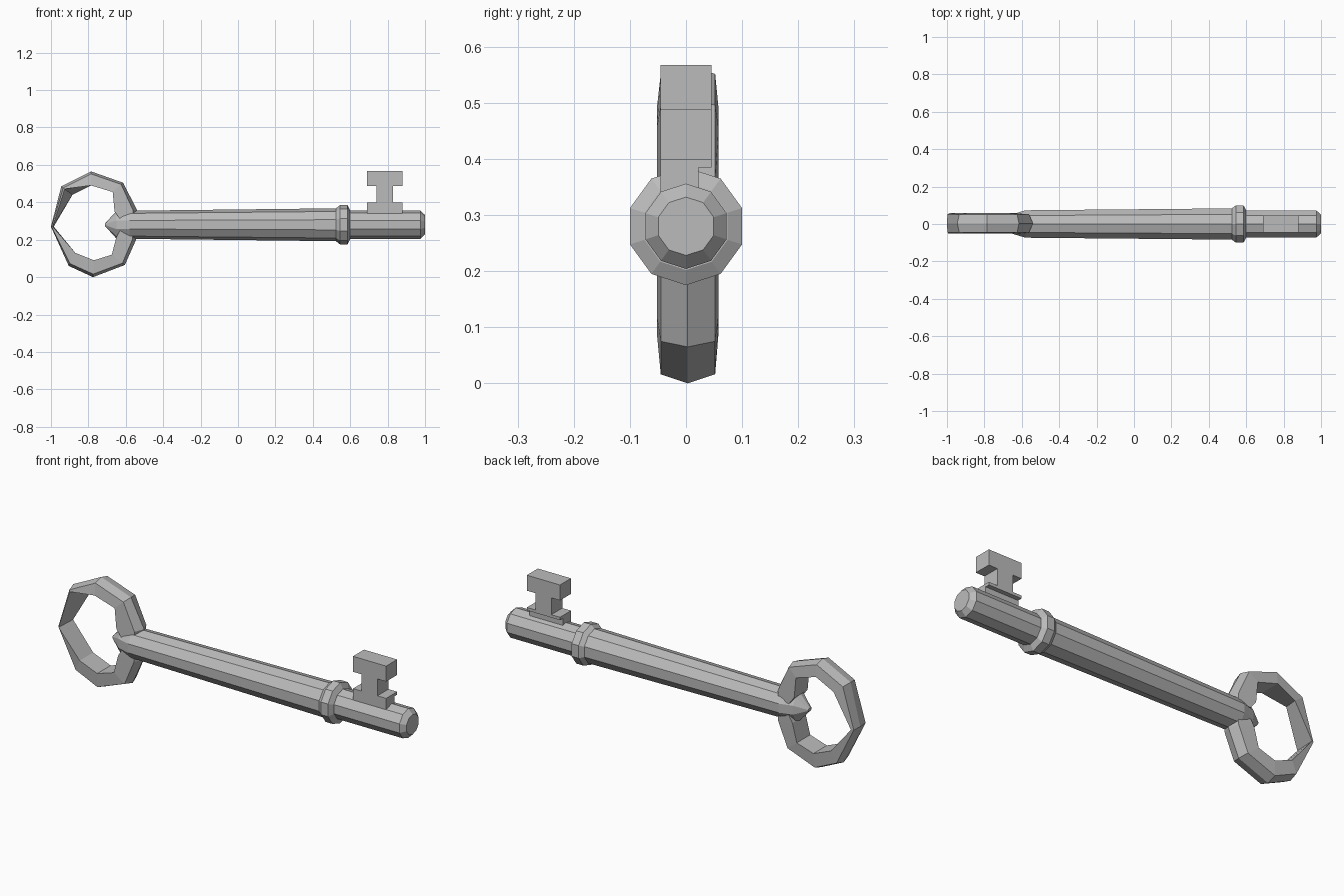
import bpy, bmesh
from math import sin, cos, tau
from mathutils import Vector

cube = bpy.data.objects.get("Cube")
if cube:
    bpy.data.objects.remove(cube)

grey = bpy.data.materials.new("steel grey")
grey.use_nodes = True
GREY = (0.5, 0.5, 0.5, 1)
grey.diffuse_color = GREY
grey.node_tree.nodes["Principled BSDF"].inputs["Base Color"].default_value = GREY

AXIS_Z = 0.28


def finish(name, bm):
    bmesh.ops.recalc_face_normals(bm, faces=bm.faces)
    mesh = bpy.data.meshes.new(name)
    bm.to_mesh(mesh)
    bm.free()
    mesh.materials.append(grey)
    obj = bpy.data.objects.new(name, mesh)
    bpy.context.collection.objects.link(obj)
    return obj


def loft(name, sections):
    """Bridge equal-sized loops of points and cap both ends."""
    bm = bmesh.new()
    loops = [[bm.verts.new(p) for p in s] for s in sections]
    n = len(loops[0])
    for a, b in zip(loops, loops[1:]):
        for i in range(n):
            j = (i + 1) % n
            bm.faces.new((a[i], a[j], b[j], b[i]))
    bm.faces.new(loops[0])
    bm.faces.new(loops[-1])
    return finish(name, bm)


def decagon(x, ry, rz):
    angles = [tau * (i + 0.5) / 10 for i in range(10)]
    return [(x, ry * cos(a), AXIS_Z + rz * sin(a)) for a in angles]


def rod(name, profile):
    return loft(name, [decagon(x, ry, rz) for x, ry, rz in profile])


def box(name, x0, x1, y0, y1, z0, z1):
    return loft(name, [[(x, y0, z0), (x, y1, z0), (x, y1, z1), (x, y0, z1)]
                       for x in (x0, x1)])


# Shaft with a pointed tail, raised collar and chamfered tip
rod("shaft", [(-0.71, 0.015, 0.008), (-0.65, 0.055, 0.074),
              (-0.58, 0.077, 0.075), (0.54, 0.088, 0.088)])
rod("collar", [(0.52, 0.085, 0.085), (0.545, 0.105, 0.105),
               (0.585, 0.105, 0.105), (0.6, 0.078, 0.078)])
rod("tip", [(0.59, 0.076, 0.076), (0.975, 0.076, 0.076), (1.0, 0.052, 0.052)])

# Handle: outer ridge (x, z), inner edge (x, z), twist of the front inner edge
STATIONS = [
    ((-0.55, 0.31), (-0.63, 0.31), 0),
    ((-0.54, 0.36), (-0.66, 0.35), 0),
    ((-0.615, 0.505), (-0.67, 0.455), 0),
    ((-0.785, 0.565), (-0.785, 0.49), 0),
    ((-0.945, 0.485), (-0.885, 0.44), 0.7),
    ((-1.0, 0.27), (-0.985, 0.27), 0.4),
    ((-0.905, 0.06), (-0.87, 0.13), 0),
    ((-0.775, 0.0), (-0.77, 0.09), 0),
    ((-0.605, 0.065), (-0.675, 0.12), 0),
    ((-0.545, 0.2), (-0.65, 0.215), 0),
    ((-0.55, 0.25), (-0.63, 0.25), 0),
]


def handle_section(outer, inner, twist):
    o, i = Vector(outer), Vector(inner)
    shoulder = o.lerp(i, 0.18)
    front_inner = i.lerp(o, twist)
    points = [(o, 0.003), (shoulder, 0.052), (i, 0.058),
              (front_inner, -0.052), (shoulder, -0.045)]
    return [(p.x, y, p.y) for p, y in points]


loft("handle_ring", [handle_section(*s) for s in STATIONS])

# Bit: foot with an overhanging back ledge, narrow stem, wide head
W = 0.045
box("bit_foot", 0.69, 0.88, -W, 0.022, 0.3, 0.387)
box("bit_ledge", 0.69, 0.88, -W, W, 0.385, 0.4)
box("bit_stem", 0.74, 0.83, -W, W, 0.4, 0.487)
box("bit_head", 0.69, 0.88, -W, W, 0.487, 0.567)
